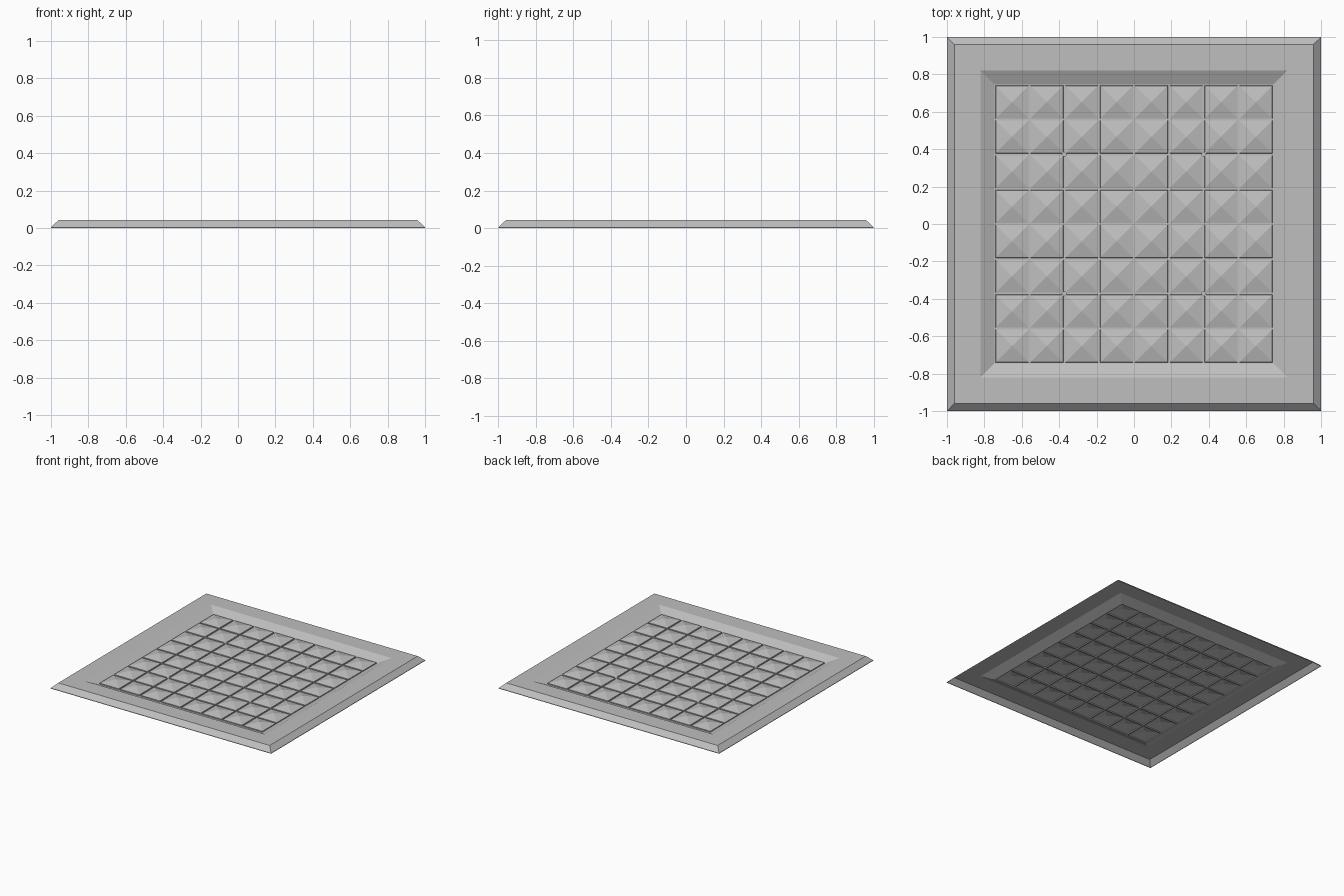
import bpy, bmesh

old = bpy.data.objects.get("Cube")
if old:
    bpy.data.objects.remove(old, do_unlink=True)

grey = bpy.data.materials.new("plain_grey")
grey.use_nodes = True
colour = (0.52, 0.52, 0.52, 1)
grey.diffuse_color = colour
grey.node_tree.nodes["Principled BSDF"].inputs["Base Color"].default_value = colour

CELLS = 8
FIELD = 0.745           # half width of the sunken field
FLOOR = 0.008
PITCH = 2 * FIELD / CELLS


def square(bm, cx, cy, half, z):
    corners = ((-1, -1), (1, -1), (1, 1), (-1, 1))
    return [bm.verts.new((cx + half * i, cy + half * j, z)) for i, j in corners]


def skin(bm, outer, inner):
    for k in range(4):
        n = (k + 1) % 4
        bm.faces.new((outer[k], outer[n], inner[n], inner[k]))


def nested(bm, cx, cy, rings):
    loops = [square(bm, cx, cy, half, z) for half, z in rings]
    for a, b in zip(loops, loops[1:]):
        skin(bm, a, b)
    return loops[-1]


def finish(bm, name):
    bmesh.ops.remove_doubles(bm, verts=bm.verts[:], dist=0.0001)
    mesh = bpy.data.meshes.new(name)
    bm.to_mesh(mesh)
    bm.free()
    mesh.materials.append(grey)
    obj = bpy.data.objects.new(name, mesh)
    bpy.context.collection.objects.link(obj)
    return obj


# Open-backed frame: lip, outer bevel, flat rim, slope into the field
bm = bmesh.new()
nested(bm, 0, 0, [(1, 0), (1, 0.004), (0.96, 0.042), (0.82, 0.042), (FIELD, FLOOR)])
finish(bm, "frame")

# Field of hollow raised pyramids separated by narrow grooves
bm = bmesh.new()
for i in range(CELLS):
    for j in range(CELLS):
        cx = -FIELD + PITCH * (i + 0.5)
        cy = -FIELD + PITCH * (j + 0.5)
        base = nested(bm, cx, cy, [(PITCH / 2, FLOOR), (0.0875, FLOOR), (0.087, 0.015)])
        tip = bm.verts.new((cx, cy, 0.036))
        for k in range(4):
            bm.faces.new((base[k], base[(k + 1) % 4], tip))
finish(bm, "pyramid_field")

# Small studs at four groove crossings
for sx in (-1, 1):
    for sy in (-1, 1):
        bpy.ops.mesh.primitive_cylinder_add(
            vertices=8, radius=0.014, depth=0.012,
            location=(sx * 2 * PITCH, sy * 2 * PITCH, 0.012))
        stud = bpy.context.object
        stud.name = "groove_stud"
        stud.data.materials.append(grey)
